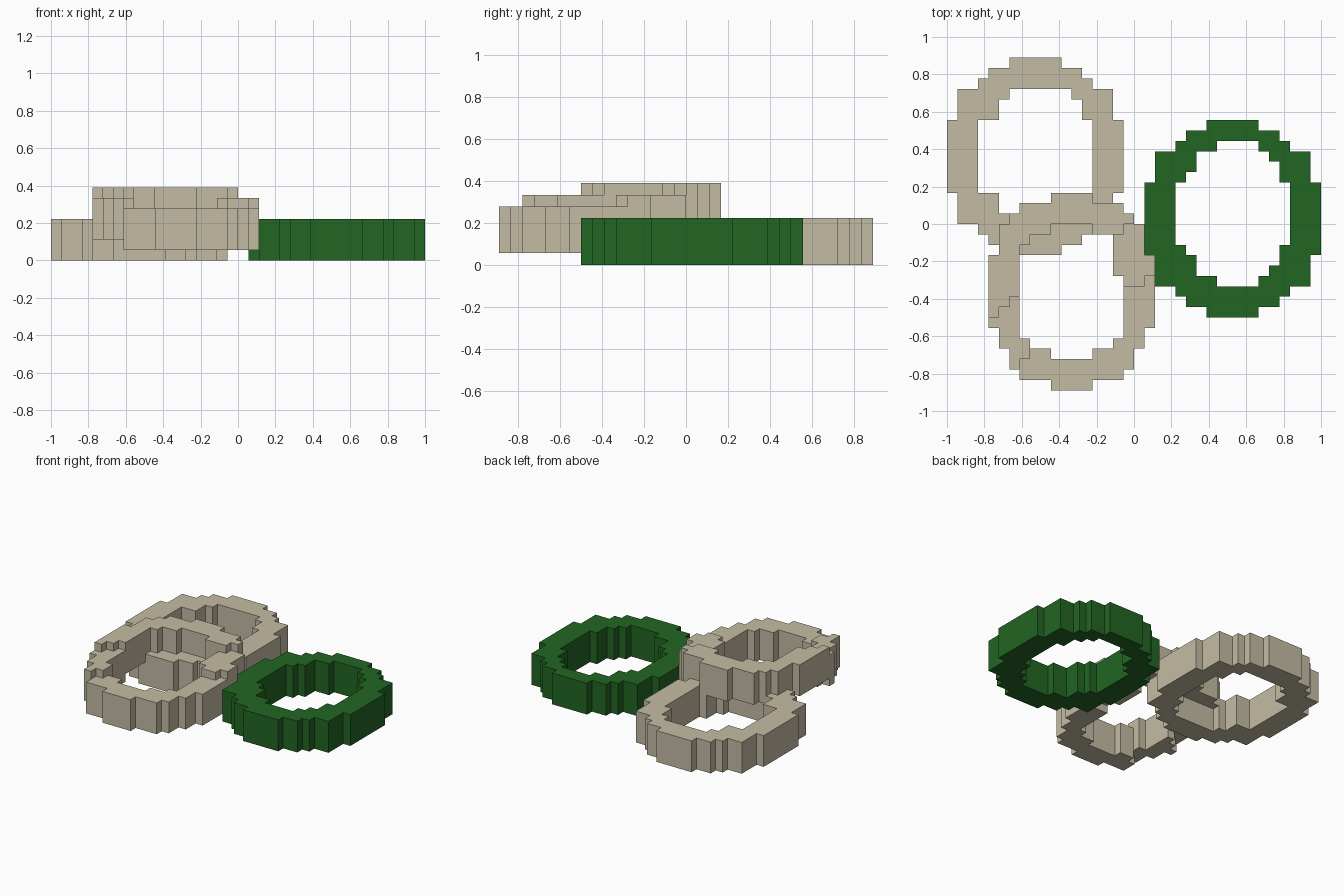
import bpy, bmesh
from itertools import product

if "Cube" in bpy.data.objects:
    bpy.data.objects.remove(bpy.data.objects["Cube"])

U = 1 / 18  # size of one block

def material(name, rgb):
    m = bpy.data.materials.new(name)
    m.diffuse_color = (*rgb, 1)
    m.use_nodes = True
    m.node_tree.nodes["Principled BSDF"].inputs["Base Color"].default_value = m.diffuse_color
    return m

tan = material("tan", (0.55, 0.50, 0.37))
green = material("green", (0.016, 0.13, 0.016))

def inside(x, y, cx, cy, left, right):
    """stepped oval: half height depends on the distance from the middle column"""
    heights = left if x + 0.5 < cx else right
    i = int(abs(x + 0.5 - cx))
    return i < len(heights) and -heights[i] < y + 0.5 - cy <= heights[i]

def ring(cx, cy, outer, hole_cy, hole_left, hole_right):
    return {(x, y) for x, y in product(range(-18, 18), repeat=2)
            if inside(x, y, cx, cy, outer, outer)
            and not inside(x, y, cx, hole_cy, hole_left, hole_right)}

def flat(x, y):
    return 0

def leaning(x, y):
    """base height of the ring that rests on its neighbour, in steps"""
    slope = y - 0.667 * x
    return 3 if slope > 0.34 else 2 if slope > -6 else 1

# Outlines, middle column first
wide = [9.5] * 3 + [8.5] * 2 + [7.5] + [6.5] * 2 + [3.5]
slim = [9.5] * 2 + [8.5] * 3 + [7.5, 6, 3.5]
slim_hole = [6.5] * 2 + [5.5] * 2 + [4.5]

green_ring = ring(9.5, 0.5, wide, 1, [7, 7, 6, 6, 4, 3], [7, 7, 7, 6, 5, 3])
back_ring = ring(-9.5, 6.5, wide, 6.5,
                 [6.5] * 3 + [5.5, 3.5, 3.5], [6.5] * 4 + [5.5, 3.5])
leaning_ring = ring(-6, -6.5, slim, -6.5, slim_hole, slim_hole)
leaning_ring |= {(-2, y) for y in range(-5, -2)}  # thicker inner side

parts = [("green_ring", green, flat, green_ring),
         ("back_ring", tan, flat, back_ring),
         ("leaning_ring", tan, leaning, leaning_ring)]

# Fill the shared block grid
blocks = {}
for name, mat, base, cells in parts:
    for x, y in cells:
        for z in range(4):
            blocks.setdefault((x, y, z + base(x + 0.5, y + 0.5)), name)

def build(name, mat):
    """skin the exposed block sides and merge coplanar faces"""
    bm = bmesh.new()
    verts = {}
    for pos, owner in blocks.items():
        if owner != name:
            continue
        for axis, side in product(range(3), (0, 1)):
            near = list(pos)
            near[axis] += 2 * side - 1
            if tuple(near) in blocks:
                continue
            loop = []
            for a, b in ((0, 0), (1, 0), (1, 1), (0, 1)):
                c = list(pos)
                c[axis] += side
                c[(axis + 1) % 3] += a
                c[(axis + 2) % 3] += b
                c = tuple(c)
                if c not in verts:
                    verts[c] = bm.verts.new([v * U for v in c])
                loop.append(verts[c])
            bm.faces.new(loop if side else loop[::-1])
    bmesh.ops.dissolve_limit(bm, angle_limit=0.01, verts=bm.verts[:], edges=bm.edges[:])
    me = bpy.data.meshes.new(name)
    bm.to_mesh(me)
    bm.free()
    me.materials.append(mat)
    bpy.context.collection.objects.link(bpy.data.objects.new(name, me))

for name, mat, base, cells in parts:
    build(name, mat)
